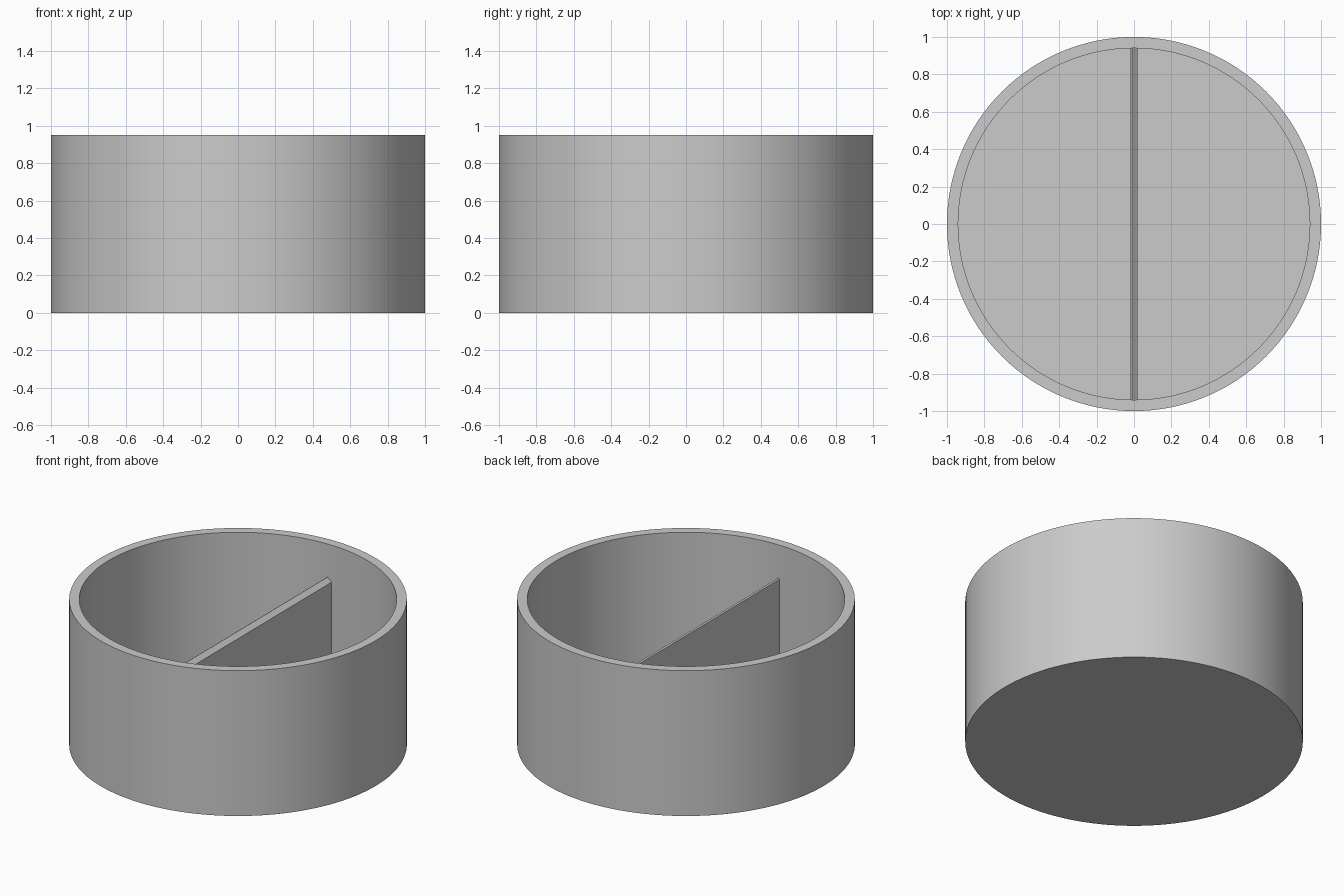
import bpy
import bmesh
import math

if "Cube" in bpy.data.objects:
    bpy.data.objects.remove(bpy.data.objects["Cube"])

SEGMENTS = 128
OUTER, INNER = 1.0, 0.94
HEIGHT, FLOOR = 0.95, 0.06

grey = bpy.data.materials.new("plain grey")
grey.diffuse_color = (0.6, 0.6, 0.6, 1)
grey.use_nodes = True
grey.node_tree.nodes["Principled BSDF"].inputs["Base Color"].default_value = grey.diffuse_color


def finish(name, bm):
    bmesh.ops.recalc_face_normals(bm, faces=bm.faces)
    mesh = bpy.data.meshes.new(name)
    bm.to_mesh(mesh)
    bm.free()
    obj = bpy.data.objects.new(name, mesh)
    bpy.context.collection.objects.link(obj)
    mesh.materials.append(grey)
    bpy.ops.object.select_all(action='DESELECT')
    obj.select_set(True)
    bpy.context.view_layer.objects.active = obj
    bpy.ops.object.shade_smooth_by_angle(angle=math.radians(20))
    return obj


def ring(bm, radius, z):
    return [bm.verts.new((radius * math.cos(2 * math.pi * i / SEGMENTS),
                          radius * math.sin(2 * math.pi * i / SEGMENTS), z))
            for i in range(SEGMENTS)]


# Round open container: outer wall, flat rim, inner wall and floor
bm = bmesh.new()
rings = [ring(bm, r, z) for r, z in
         ((OUTER, 0), (OUTER, HEIGHT), (INNER, HEIGHT), (INNER, FLOOR))]
for a, b in zip(rings, rings[1:]):
    for i in range(SEGMENTS):
        j = (i + 1) % SEGMENTS
        bm.faces.new((a[i], a[j], b[j], b[i]))
bm.faces.new(rings[0])
bm.faces.new(rings[-1])
finish("container", bm)

# Thin dividing wall with a sloped top, ends sunk slightly into the container
bm = bmesh.new()
profile = ((-0.019, FLOOR - 0.01), (0.019, FLOOR - 0.01),
           (0.019, 0.708), (-0.01, 0.734), (-0.019, 0.728))
face = bm.faces.new([bm.verts.new((x, -INNER - 0.005, z)) for x, z in profile])
grown = bmesh.ops.extrude_face_region(bm, geom=[face])
bmesh.ops.translate(bm, vec=(0, 2 * INNER + 0.01, 0),
                    verts=[v for v in grown["geom"] if isinstance(v, bmesh.types.BMVert)])
finish("divider", bm)
